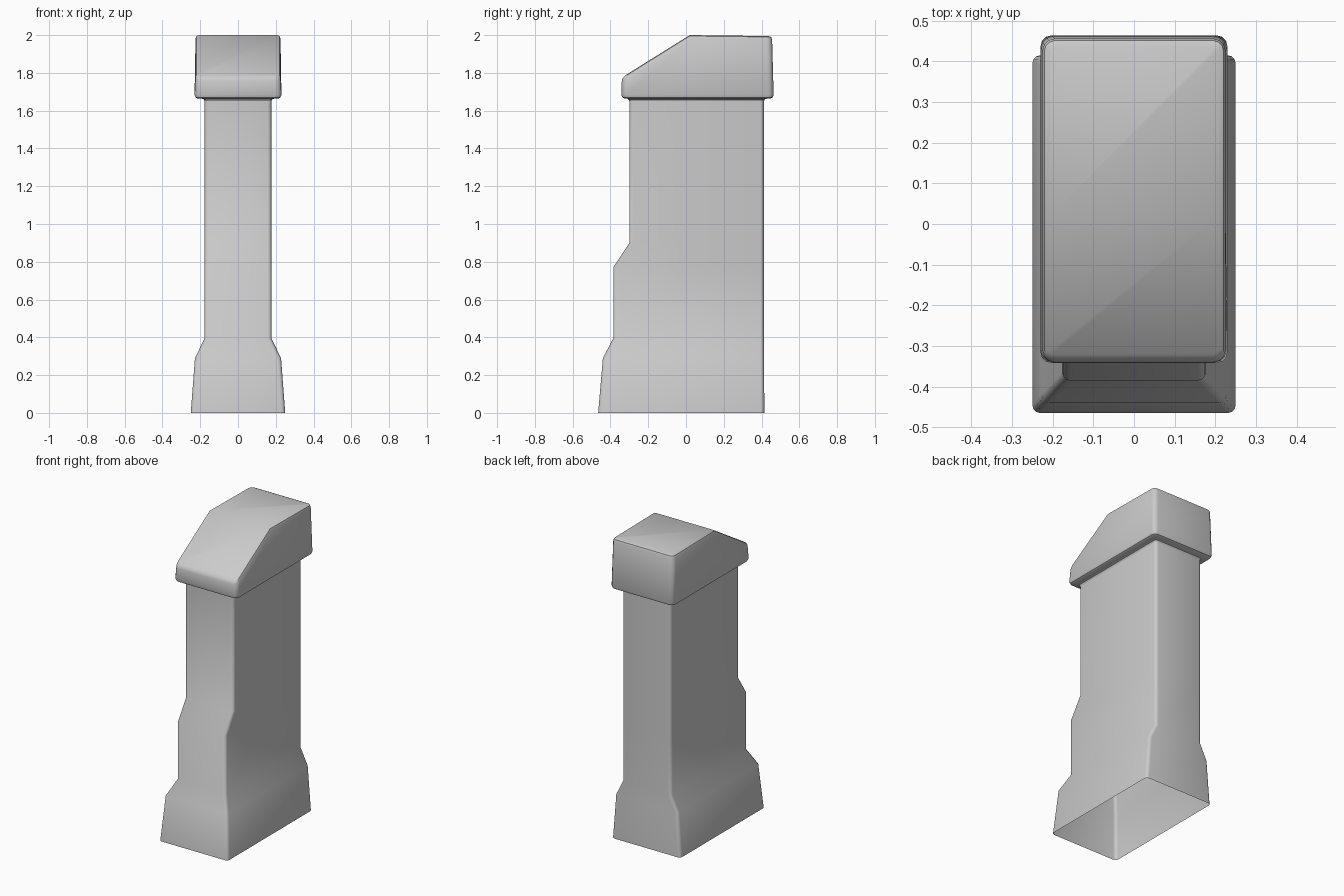
import bpy, bmesh, math

if "Cube" in bpy.data.objects:
    bpy.data.objects.remove(bpy.data.objects["Cube"])

RIDGE_Y = 0.02   # line where the cap's slope meets its flat top


def ring(bm, hx, y0, y1, r, height):
    """Rounded rectangle loop with an extra point on each side at the ridge."""
    pts = []
    corners = [(hx - r, y0 + r, -90), (hx - r, y1 - r, 0),
               (-hx + r, y1 - r, 90), (-hx + r, y0 + r, 180)]
    for i, (cx, cy, a0) in enumerate(corners):
        for k in range(4):
            a = math.radians(a0 + 30 * k)
            pts.append((cx + r * math.cos(a), cy + r * math.sin(a)))
        if i == 0:
            pts.append((hx, RIDGE_Y))
        elif i == 2:
            pts.append((-hx, RIDGE_Y))
    return [bm.verts.new((x, y, height(y))) for x, y in pts]


def bridge(bm, rings):
    for a, b in zip(rings, rings[1:]):
        n = len(a)
        for i in range(n):
            j = (i + 1) % n
            bm.faces.new((a[i], a[j], b[j], b[i]))


def finish(bm, name):
    bmesh.ops.recalc_face_normals(bm, faces=bm.faces)
    me = bpy.data.meshes.new(name)
    bm.to_mesh(me)
    bm.free()
    ob = bpy.data.objects.new(name, me)
    bpy.context.collection.objects.link(ob)
    bpy.ops.object.select_all(action='DESELECT')
    bpy.context.view_layer.objects.active = ob
    ob.select_set(True)
    bpy.ops.object.shade_smooth_by_angle(angle=math.radians(35))
    return ob


def level(z):
    return lambda y: z


# Pillar: hollow shaft, open underneath, with flared foot and front step
bm = bmesh.new()
shaft = [(0.25, -0.465, 0.415, 0.0), (0.228, -0.44, 0.413, 0.29),
         (0.177, -0.385, 0.413, 0.395), (0.177, -0.385, 0.413, 0.77),
         (0.177, -0.30, 0.413, 0.90), (0.177, -0.30, 0.413, 1.65)]
bridge(bm, [ring(bm, hx, y0, y1, 0.02, level(z)) for hx, y0, y1, z in shaft])
finish(bm, "pillar")


# Cap: overhanging head with rounded edges and a sloping front
def roof(drop):
    def z(y):
        if y < RIDGE_Y:
            return 2.0 - 0.623 * (RIDGE_Y - y) - drop
        return 2.0 - 0.012 * (y - RIDGE_Y) - drop
    return z


bm = bmesh.new()
rings = [ring(bm, hx, y0, y1, r, level(z)) for hx, y0, y1, r, z in [
    (0.177, -0.30, 0.413, 0.02, 1.65),
    (0.182, -0.305, 0.418, 0.022, 1.660),
    (0.192, -0.312, 0.428, 0.025, 1.664),
    (0.214, -0.326, 0.448, 0.025, 1.664),
    (0.225, -0.337, 0.459, 0.027, 1.670),
    (0.230, -0.342, 0.464, 0.027, 1.684)]]
for inset, drop in [(0.0, 0.018), (0.005, 0.005), (0.018, 0.0)]:
    rings.append(ring(bm, 0.225 - inset, -0.340 + inset, 0.456 - inset,
                      0.03 - inset, roof(drop)))
bridge(bm, rings)
top = rings[-1]
bm.faces.new(top[4:14])               # flat rear top
bm.faces.new(top[13:] + top[:5])      # sloping front
finish(bm, "cap")
